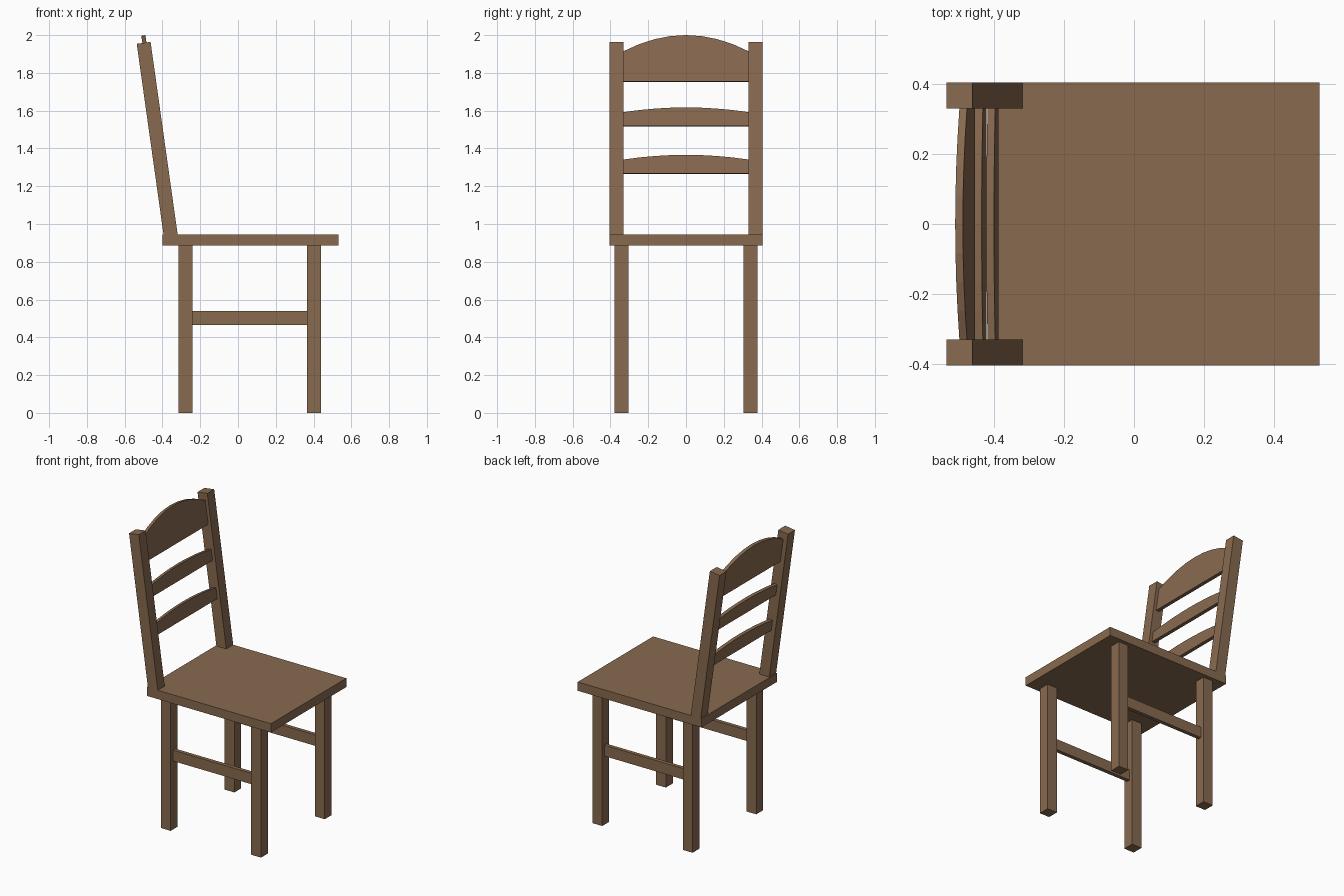
import bpy, bmesh, math
from mathutils import Matrix, Vector

if "Cube" in bpy.data.objects:
    bpy.data.objects.remove(bpy.data.objects["Cube"])

wood = bpy.data.materials.new("brown_wood")
wood.diffuse_color = (0.245, 0.143, 0.078, 1)
wood.use_nodes = True
wood.node_tree.nodes["Principled BSDF"].inputs["Base Color"].default_value = wood.diffuse_color


def finish(name, bm):
    bmesh.ops.recalc_face_normals(bm, faces=bm.faces)
    mesh = bpy.data.meshes.new(name)
    bm.to_mesh(mesh)
    bm.free()
    mesh.materials.append(wood)
    obj = bpy.data.objects.new(name, mesh)
    bpy.context.collection.objects.link(obj)
    return obj


def box(name, x, y, z, matrix=Matrix()):
    """Box from (min, max) ranges, optionally moved by a matrix."""
    bm = bmesh.new()
    bmesh.ops.create_cube(bm, size=1)
    for v in bm.verts:
        v.co = [(r[0] + r[1]) / 2 + c * (r[1] - r[0]) for r, c in zip((x, y, z), v.co)]
    bm.transform(matrix)
    return finish(name, bm)


SEAT_TOP = 0.945
TILT = math.radians(8)
# Leaning frame of the backrest: origin on the seat, local z along the posts
back = Matrix.Translation((-0.357, 0, SEAT_TOP)) @ Matrix.Rotation(-TILT, 4, 'Y')


def slat(name, bottom, edge, crown, half=0.332, thick=0.022, steps=8):
    """Backrest slat with flat bottom and arched top; heights are world z."""
    def local(z):
        return (z - SEAT_TOP) / math.cos(TILT)
    profile = [(-half, local(bottom)), (half, local(bottom))]
    for i in range(steps + 1):
        t = 1 - 2 * i / steps
        profile.append((half * t, local(edge + (crown - edge) * (1 - t * t))))
    bm = bmesh.new()
    face = bm.faces.new([bm.verts.new((0.004 - thick / 2, y, z)) for y, z in profile])
    ext = bmesh.ops.extrude_face_region(bm, geom=[face], use_keep_orig=True)
    moved = [g for g in ext["geom"] if isinstance(g, bmesh.types.BMVert)]
    bmesh.ops.translate(bm, verts=moved, vec=Vector((thick, 0, 0)))
    bm.transform(back)
    return finish(name, bm)


# Seat
box("seat", (-0.40, 0.531), (-0.405, 0.405), (0.885, SEAT_TOP))

# Legs, side stretchers and back posts on both sides
for side, s in (("right", -1), ("left", 1)):
    def span(a, b):
        return tuple(sorted((s * a, s * b)))
    box(f"{side}_back_leg", (-0.315, -0.241), span(0.305, 0.379), (0, 0.885))
    box(f"{side}_front_leg", (0.365, 0.439), span(0.305, 0.379), (0, 0.885))
    box(f"{side}_stretcher", (-0.241, 0.365), span(0.329, 0.355), (0.466, 0.54))
    box(f"{side}_back_post", (-0.037, 0.037), span(0.331, 0.405), (-0.008, 1.024), back)

# Backrest slats
slat("top_slat", 1.753, 1.912, 1.998)
slat("middle_slat", 1.517, 1.59, 1.615)
slat("lower_slat", 1.266, 1.339, 1.364)
